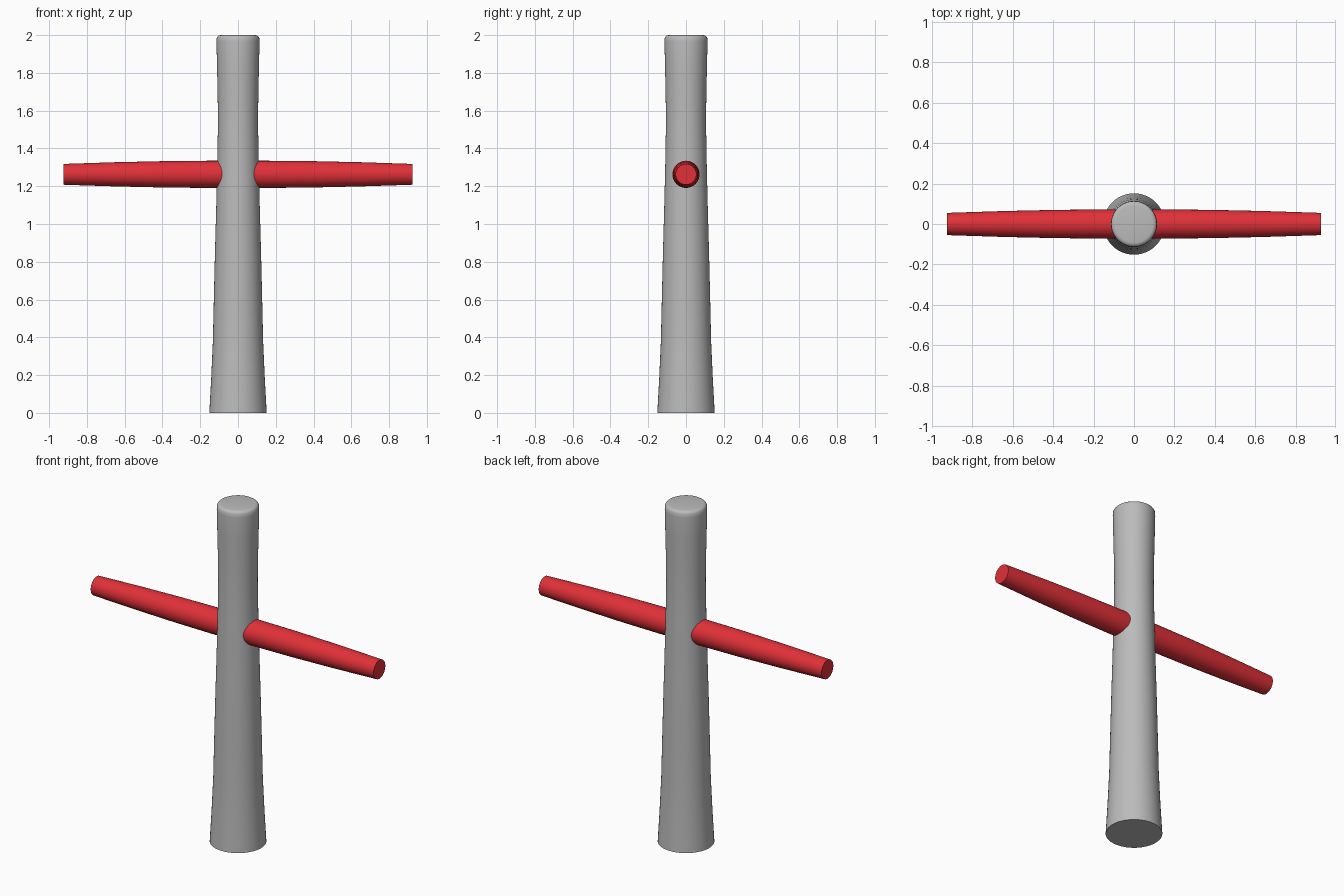
import bpy, bmesh, math
from mathutils import Matrix

if "Cube" in bpy.data.objects:
    bpy.data.objects.remove(bpy.data.objects["Cube"])


def material(name, rgb):
    m = bpy.data.materials.new(name)
    m.diffuse_color = (*rgb, 1.0)
    m.use_nodes = True
    m.node_tree.nodes["Principled BSDF"].inputs["Base Color"].default_value = m.diffuse_color
    return m


def lathe(name, profile, mat, matrix=Matrix(), sides=48):
    """Closed solid of revolution about z from (radius, height) pairs."""
    bm = bmesh.new()
    rings = []
    for r, z in profile:
        rings.append([bm.verts.new((r * math.cos(2 * math.pi * i / sides),
                                    r * math.sin(2 * math.pi * i / sides), z))
                      for i in range(sides)])
    for a, b in zip(rings, rings[1:]):
        for i in range(sides):
            j = (i + 1) % sides
            bm.faces.new((a[i], a[j], b[j], b[i]))
    bm.faces.new(rings[0][::-1])
    bm.faces.new(rings[-1])
    bm.transform(matrix)
    bmesh.ops.recalc_face_normals(bm, faces=bm.faces)
    mesh = bpy.data.meshes.new(name)
    bm.to_mesh(mesh)
    bm.free()
    mesh.materials.append(mat)
    obj = bpy.data.objects.new(name, mesh)
    bpy.context.collection.objects.link(obj)
    bpy.ops.object.select_all(action='DESELECT')
    obj.select_set(True)
    bpy.context.view_layer.objects.active = obj
    bpy.ops.object.shade_smooth_by_angle(angle=math.radians(35))
    return obj


grey = material("grey", (0.50, 0.50, 0.50))
red = material("red", (0.75, 0.03, 0.04))

# Upright post: flared foot, slim neck, rounded top rim
post = [(0.152, 0.0), (0.142, 0.18), (0.133, 0.38), (0.128, 0.6),
        (0.122, 0.85), (0.115, 1.1), (0.109, 1.35), (0.106, 1.55),
        (0.108, 1.7), (0.111, 1.83), (0.114, 1.965)]
rim = 0.022
for k in range(1, 5):
    a = math.radians(22.5 * k)
    post.append((0.114 - rim * (1 - math.cos(a)), 1.978 + rim * math.sin(a)))
lathe("post", post, grey)

# Crossbar: tapers from the middle to flat ends
half = [(0.072, 0.15), (0.070, 0.38), (0.064, 0.65), (0.055, 0.925)]
bar = [(r, -x) for r, x in reversed(half)] + half
place = Matrix.Translation((0, 0, 1.263)) @ Matrix.Rotation(math.pi / 2, 4, 'Y')
lathe("crossbar", bar, red, place)
